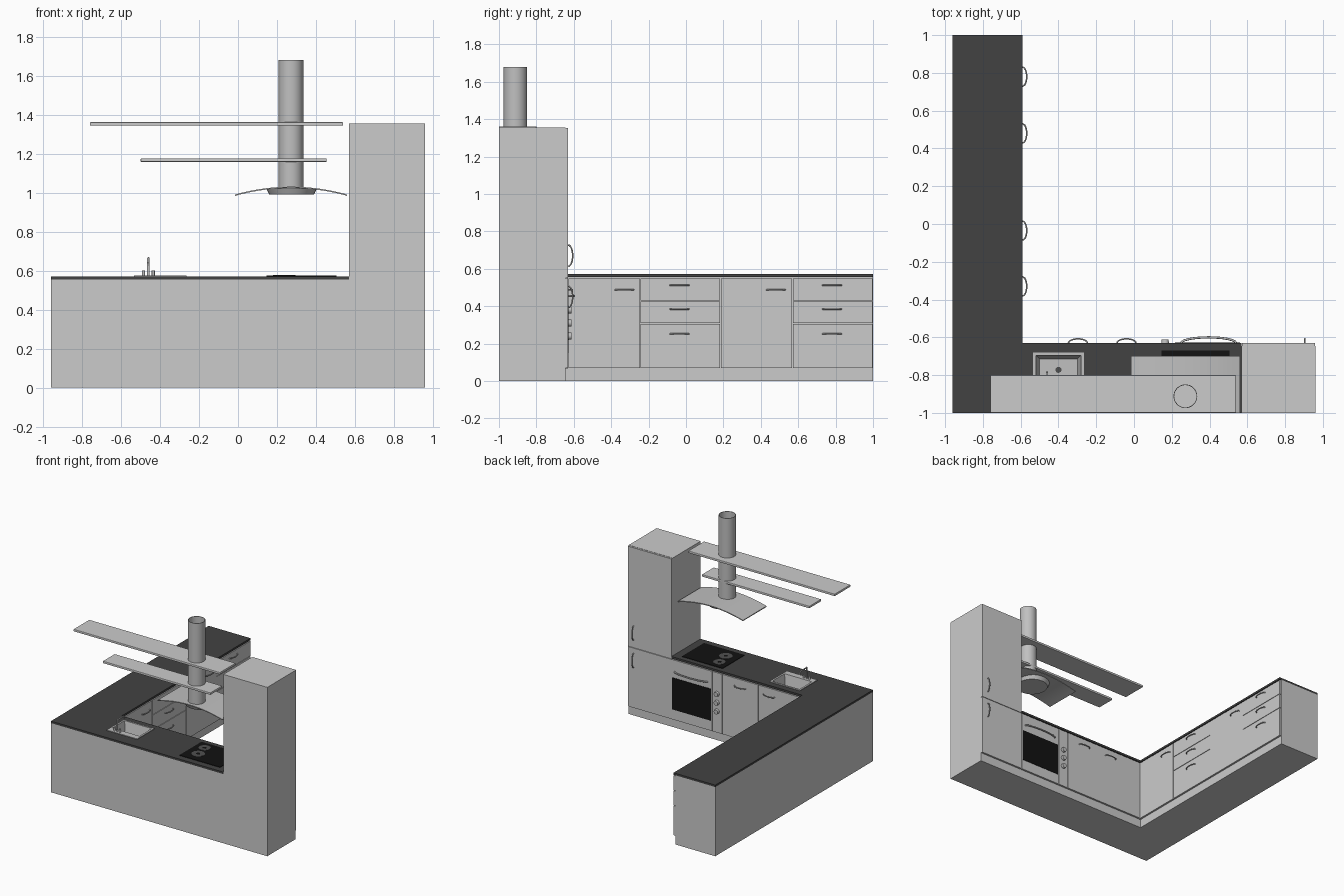
import bpy, bmesh, math
from mathutils import Vector, Matrix

if "Cube" in bpy.data.objects:
    bpy.data.objects.remove(bpy.data.objects["Cube"])


def material(name, r, g, b):
    m = bpy.data.materials.new(name)
    m.diffuse_color = (r, g, b, 1)
    m.use_nodes = True
    m.node_tree.nodes["Principled BSDF"].inputs["Base Color"].default_value = m.diffuse_color
    return m


CAB = material("cabinet_grey", 0.6, 0.6, 0.6)
TOP = material("worktop_charcoal", 0.055, 0.055, 0.055)
BLACK = material("black_glass", 0.006, 0.006, 0.006)
METAL = material("metal_grey", 0.53, 0.53, 0.53)
RING = material("burner_grey", 0.08, 0.08, 0.08)


def finish(name, bm, mat, smooth=False):
    bmesh.ops.recalc_face_normals(bm, faces=bm.faces)
    me = bpy.data.meshes.new(name)
    bm.to_mesh(me)
    bm.free()
    ob = bpy.data.objects.new(name, me)
    bpy.context.collection.objects.link(ob)
    me.materials.append(mat)
    if smooth:
        activate(ob)
        bpy.ops.object.shade_smooth_by_angle(angle=math.radians(35))
    return ob


def activate(ob):
    bpy.ops.object.select_all(action='DESELECT')
    ob.select_set(True)
    bpy.context.view_layer.objects.active = ob


def box(name, x0, x1, y0, y1, z0, z1, mat=CAB):
    bm = bmesh.new()
    m = Matrix.Translation(((x0 + x1) / 2, (y0 + y1) / 2, (z0 + z1) / 2)) @ \
        Matrix.Diagonal((x1 - x0, y1 - y0, z1 - z0, 1))
    bmesh.ops.create_cube(bm, size=1, matrix=m)
    return finish(name, bm, mat)


def prism(name, pts, direction, mat, smooth=False):
    bm = bmesh.new()
    f = bm.faces.new([bm.verts.new(p) for p in pts])
    r = bmesh.ops.extrude_face_region(bm, geom=[f])
    bmesh.ops.translate(bm, vec=direction,
                        verts=[v for v in r['geom'] if isinstance(v, bmesh.types.BMVert)])
    return finish(name, bm, mat, smooth)


def disc(name, centre, r1, r2, depth, mat, axis='Z', seg=32):
    bm = bmesh.new()
    rot = Matrix.Rotation(-math.pi / 2, 4, 'X') if axis == 'Y' else Matrix()
    bmesh.ops.create_cone(bm, cap_ends=True, segments=seg, radius1=r1, radius2=r2,
                          depth=depth, matrix=Matrix.Translation(centre) @ rot)
    return finish(name, bm, mat, True)


def tube(name, pts, radius, mat=METAL):
    cu = bpy.data.curves.new(name, 'CURVE')
    cu.dimensions = '3D'
    cu.bevel_depth = radius
    cu.bevel_resolution = 2
    cu.use_fill_caps = True
    sp = cu.splines.new('POLY')
    sp.points.add(len(pts) - 1)
    for p, q in zip(sp.points, pts):
        p.co = (*q, 1)
    cu.materials.append(mat)
    ob = bpy.data.objects.new(name, cu)
    bpy.context.collection.objects.link(ob)
    activate(ob)
    bpy.ops.object.convert(target='MESH')
    bpy.ops.object.shade_smooth_by_angle(angle=math.radians(50))


def handle(name, centre, along, out, length=0.1, depth=0.022, radius=0.004):
    c, a, o = Vector(centre), Vector(along), Vector(out)
    n = 12
    tube(name, [c - a * (length / 2) * math.cos(math.pi * i / n)
                + o * depth * math.sin(math.pi * i / n) for i in range(n + 1)], radius)


WALL, YF, XF, T = -1.0, -0.63, -0.59, 0.015
G = 0.002  # half gap between fronts
Z0, Z1 = 0.067, 0.55


def l_shape(inset, z):
    return [(-0.96, -1, z), (0.57, -1, z), (0.57, YF - inset, z),
            (XF - inset, YF - inset, z), (XF - inset, 1, z), (-0.96, 1, z)]


# Carcass with recessed plinth, worktop, tall cabinet
carcass = prism("base_carcass", l_shape(T, 0), (0, 0, 0.555), CAB)
worktop = prism("worktop", l_shape(0, 0.555), (0, 0, 0.016), TOP)
box("tall_carcass", 0.57, 0.96, WALL, YF - T, 0, 1.355)
box("corner_post", XF - T, XF, YF - T, YF, Z0, Z1)

# Sink cut-out through worktop and carcass
SX0, SX1, SY0, SY1 = -0.52, -0.28, -0.85, -0.695
cutter = box("sink_cutter", SX0, SX1, SY0, SY1, 0.45, 0.7)
for ob in (carcass, worktop):
    mod = ob.modifiers.new("sink_hole", 'BOOLEAN')
    mod.operation = 'DIFFERENCE'
    mod.solver = 'EXACT'
    mod.object = cutter
    activate(ob)
    bpy.ops.object.modifier_apply(modifier=mod.name)
bpy.data.objects.remove(cutter)

# Sink: flat rim with a tapered bowl
bm = bmesh.new()
loops = []
for x0, x1, y0, y1, z in ((-0.535, -0.265, -0.90, -0.68, 0.571), (-0.535, -0.265, -0.90, -0.68, 0.576),
                          (SX0, SX1, SY0, SY1, 0.576),
                          (SX0 + .02, SX1 - .02, SY0 + .02, SY1 - .02, 0.49)):
    loops.append([bm.verts.new(p) for p in ((x0, y0, z), (x1, y0, z), (x1, y1, z), (x0, y1, z))])
for a, b in zip(loops, loops[1:]):
    for i in range(4):
        bm.faces.new((a[i], a[(i + 1) % 4], b[(i + 1) % 4], b[i]))
bm.faces.new(loops[-1])
finish("sink", bm, METAL)
disc("sink_drain", (-0.40, -0.772, 0.491), 0.016, 0.016, 0.003, RING)

# Faucet with two taps
tube("faucet", [(-0.46, -0.875, 0.574), (-0.46, -0.875, 0.665), (-0.46, -0.79, 0.665),
                (-0.46, -0.785, 0.645)], 0.006)
for i, x in enumerate((-0.485, -0.435)):
    disc(f"tap_{i}", (x, -0.875, 0.587), 0.008, 0.008, 0.026, METAL, seg=16)

# Wing fronts facing +x
def wing_front(name, y0, y1, z0, z1, hy, hz):
    box(name, XF - T, XF, y0 + G, y1 - G, z0 + G, z1 - G)
    handle(name + "_handle", (XF, hy, hz), (0, 1, 0), (1, 0, 0))


wing_front("wing_door_a", YF, -0.245, Z0, Z1, -0.33, 0.487)
wing_front("wing_door_b", 0.185, 0.57, Z0, Z1, 0.48, 0.487)
for s, (y0, y1) in enumerate(((-0.245, 0.185), (0.57, 1.0))):
    for k, (z0, z1, hz) in enumerate(((Z0, 0.308, 0.252), (0.308, 0.428, 0.385), (0.428, Z1, 0.512))):
        wing_front(f"drawer_{s}_{k}", y0, y1, z0, z1, (y0 + y1) / 2 - 0.005, hz)


# Fronts facing +y
def front(name, x0, x1, z0, z1):
    box(name, x0 + G, x1 - G, YF - T, YF, z0 + G, z1 - G)


for name, x0, x1, hx in (("corner_door", XF, -0.20, -0.297), ("narrow_door", -0.20, 0.12, -0.04)):
    front(name, x0, x1, Z0, Z1)
    handle(name + "_handle", (hx, YF, 0.487), (1, 0, 0), (0, 1, 0))
for name, z0, z1, hz in (("tall_lower_door", Z0, 0.55, 0.45), ("tall_upper_door", 0.55, 1.355, 0.67)):
    front(name, 0.57, 0.96, z0, z1)
    handle(name + "_handle", (0.905, YF, hz), (0, 0, 1), (0, 1, 0), 0.115, 0.024)

# Oven: door, window, control strip with knobs
front("oven_door", 0.21, 0.57, Z0, Z1)
box("oven_window", 0.218, 0.562, YF, YF + 0.003, 0.15, 0.405, BLACK)
handle("oven_handle", (0.395, YF, 0.455), (1, 0, 0), (0, 1, 0), 0.29, 0.03, 0.006)
front("oven_controls", 0.12, 0.21, Z0, Z1)
for i, z in enumerate((0.24, 0.31, 0.38)):
    disc(f"knob_{i}", (0.165, YF + 0.009, z), 0.02, 0.018, 0.018, METAL, 'Y', 24)

# Cooktop with burners
box("cooktop", 0.145, 0.505, -0.95, -0.67, 0.571, 0.575, BLACK)
for i, (x, y, r) in enumerate(((0.225, -0.745, 0.045), (0.245, -0.855, 0.05))):
    disc(f"burner_{i}", (x, y, 0.576), r, r, 0.002, RING)
    disc(f"burner_centre_{i}", (x, y, 0.5775), r * .3, r * .3, 0.001, BLACK)

# Wall shelves with softened edges
for name, x0, x1, y1, z in (("upper_shelf", -0.76, 0.54, -0.80, 1.353), ("lower_shelf", -0.50, 0.455, -0.85, 1.167)):
    ob = box(name, x0, x1, WALL, y1, z - 0.009, z + 0.009)
    bv = ob.modifiers.new("soft_edges", 'BEVEL')
    bv.width = 0.004
    bv.segments = 2
    activate(ob)
    bpy.ops.object.modifier_apply(modifier=bv.name)

# Hood: arched canopy, underside filter, hollow duct
n = 20
arc = [(-0.015 + 0.575 * i / n, 0.984 + 0.04 * (1 - (2 * i / n - 1) ** 2)) for i in range(n + 1)]
profile = [(x, WALL, z) for x, z in arc] + [(x, WALL, z + 0.007) for x, z in reversed(arc)]
prism("hood_canopy", profile, (0, 0.3, 0), METAL, True)
disc("hood_filter", (0.275, -0.862, 1.006), 0.115, 0.13, 0.03, METAL)
bm = bmesh.new()
rings = []
for r, z in ((0.063, 1.02), (0.063, 1.68), (0.059, 1.68), (0.059, 1.02)):
    rings.append([bm.verts.new((0.272 + r * math.cos(2 * math.pi * i / 32),
                                -0.912 + r * math.sin(2 * math.pi * i / 32), z)) for i in range(32)])
for a, b in zip(rings, rings[1:] + rings[:1]):
    for i in range(32):
        bm.faces.new((a[i], a[(i + 1) % 32], b[(i + 1) % 32], b[i]))
finish("hood_duct", bm, METAL, True)
